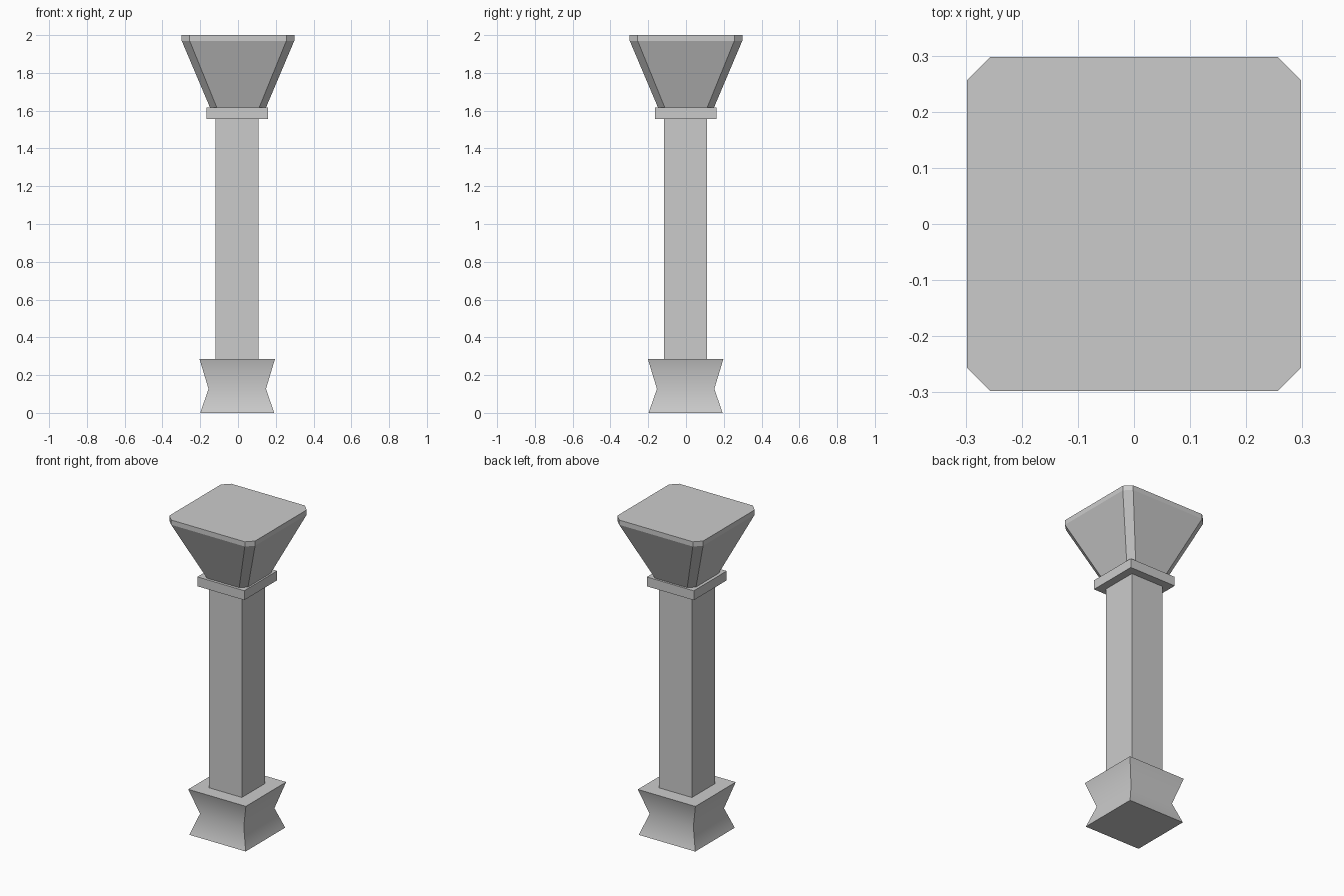
import bpy
import bmesh
from math import radians

default = bpy.data.objects.get("Cube")
if default:
    bpy.data.objects.remove(default, do_unlink=True)

# Single plain stone colour
stone = bpy.data.materials.new("stone_grey")
stone.use_nodes = True
colour = (0.6, 0.6, 0.6, 1.0)
stone.diffuse_color = colour
stone.node_tree.nodes["Principled BSDF"].inputs["Base Color"].default_value = colour


def ring(half, flat):
    """Square outline; corners are cut when the flat half-length is shorter."""
    if flat >= half:
        return [(-half, -half), (half, -half), (half, half), (-half, half)]
    return [(-flat, -half), (flat, -half), (half, -flat), (half, flat),
            (flat, half), (-flat, half), (-half, flat), (-half, -flat)]


def stack(name, levels, centre=(-0.004, -0.002)):
    """Loft a closed solid through (z, half width, flat half-length) levels."""
    bm = bmesh.new()
    rings = [[bm.verts.new((x + centre[0], y + centre[1], z)) for x, y in ring(half, flat)]
             for z, half, flat in levels]
    for low, high in zip(rings, rings[1:]):
        for i in range(len(low)):
            j = (i + 1) % len(low)
            bm.faces.new((low[i], low[j], high[j], high[i]))
    bm.faces.new(rings[0][::-1])
    bm.faces.new(rings[-1])
    mesh = bpy.data.meshes.new(name)
    bm.to_mesh(mesh)
    bm.free()
    mesh.materials.append(stone)
    obj = bpy.data.objects.new(name, mesh)
    bpy.context.collection.objects.link(obj)
    return obj


# Waisted plinth, softly shaded across the waist
base = stack("base", [(0, 0.196, 1), (0.127, 0.152, 1), (0.286, 0.2, 1)])
bpy.ops.object.select_all(action="DESELECT")
base.select_set(True)
bpy.context.view_layer.objects.active = base
bpy.ops.object.shade_smooth_by_angle(angle=radians(50))

# Square shaft and collar
stack("shaft", [(0.286, 0.114, 1), (1.557, 0.114, 1)], (-0.005, -0.003))
stack("collar", [(1.557, 0.163, 1), (1.616, 0.163, 1)])

# Flared capital with cut corners and a thin upright rim
stack("capital", [(1.616, 0.148, 0.112), (1.97, 0.298, 0.256), (2.0, 0.298, 0.256)], (0, 0))
